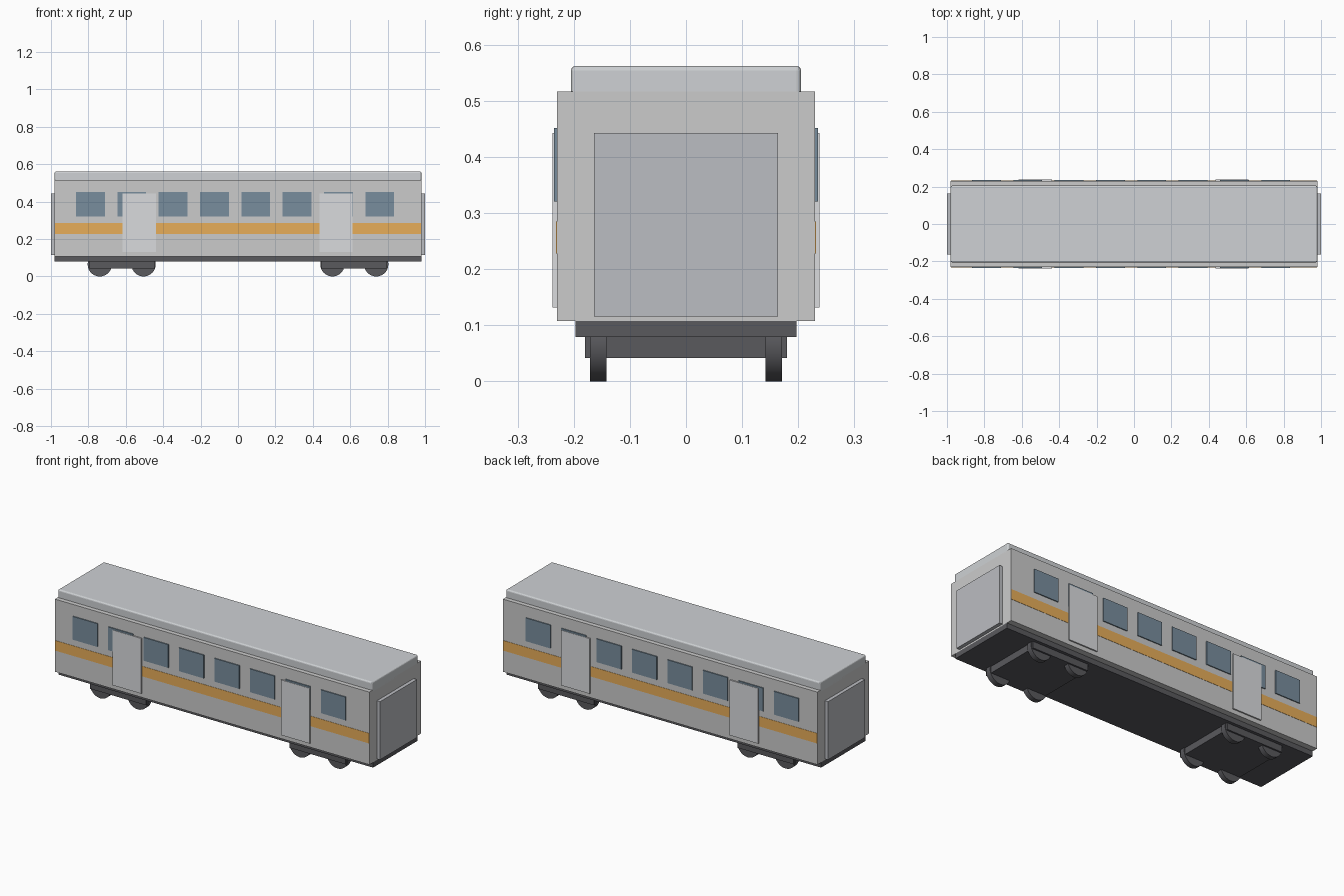
import bpy, math

if "Cube" in bpy.data.objects:
    bpy.data.objects.remove(bpy.data.objects["Cube"])


def material(name, rgb):
    m = bpy.data.materials.new(name)
    m.diffuse_color = (*rgb, 1)
    m.use_nodes = True
    m.node_tree.nodes["Principled BSDF"].inputs["Base Color"].default_value = m.diffuse_color
    return m


BODY = material("light_grey", (0.80, 0.81, 0.82))
ROOF = material("roof_grey", (0.62, 0.64, 0.66))
DOOR = material("door_grey", (0.70, 0.71, 0.73))
END = material("end_grey", (0.50, 0.51, 0.54))
DARK = material("dark_grey", (0.10, 0.10, 0.11))
GLASS = material("window_blue", (0.19, 0.27, 0.34))
ORANGE = material("stripe_orange", (0.80, 0.42, 0.10))


def box(name, x, y, z, mat, bevel=0):
    """Box from (min, max) pairs on each axis."""
    lo, hi = zip(x, y, z)
    bpy.ops.mesh.primitive_cube_add(size=1, location=[(a + b) / 2 for a, b in zip(lo, hi)])
    o = bpy.context.object
    o.name = name
    o.scale = [b - a for a, b in zip(lo, hi)]
    bpy.ops.object.transform_apply(location=False, rotation=False, scale=True)
    o.data.materials.append(mat)
    if bevel:
        mod = o.modifiers.new("bevel", "BEVEL")
        mod.width = bevel
        mod.segments = 3
    return o


def side_panel(name, cx, width, z, depth, mat, side):
    """Thin panel standing proud of one long side wall."""
    y = sorted((side * 0.22, side * depth))
    return box(name, (cx - width / 2, cx + width / 2), y, z, mat)


# Carriage shell
box("body", (-0.98, 0.98), (-0.23, 0.23), (0.108, 0.517), BODY)
box("roof", (-0.98, 0.98), (-0.205, 0.205), (0.50, 0.562), ROOF, 0.008)
box("underframe", (-0.98, 0.98), (-0.197, 0.197), (0.079, 0.109), DARK)
box("stripe", (-0.9795, 0.9795), (-0.2315, 0.2315), (0.228, 0.285), ORANGE)

# Gangway panels on both ends
for s in (-1, 1):
    box("end_gangway", sorted((s * 0.97, s * 1.0)), (-0.164, 0.164), (0.116, 0.443), END)

# Windows and doors on both sides
for s in (-1, 1):
    for i in range(8):
        side_panel("window", -0.789 + i * 0.221, 0.154, (0.321, 0.452), 0.2355, GLASS, s)
    for cx in (-0.527, 0.524):
        side_panel("door", cx, 0.179, (0.132, 0.443), 0.2375, DOOR, s)

# Bogies with four wheels each
for bx in (-0.622, 0.622):
    box("bogie_frame", (bx - 0.175, bx + 0.175), (-0.18, 0.18), (0.042, 0.085), DARK)
    for dx in (-0.117, 0.117):
        for wy in (-0.1565, 0.1565):
            bpy.ops.mesh.primitive_cylinder_add(
                vertices=32, radius=0.065, depth=0.029,
                location=(bx + dx, wy, 0.065), rotation=(math.pi / 2, 0, 0))
            w = bpy.context.object
            w.name = "wheel"
            w.data.materials.append(DARK)
            bpy.ops.object.shade_smooth_by_angle(angle=math.radians(40))
